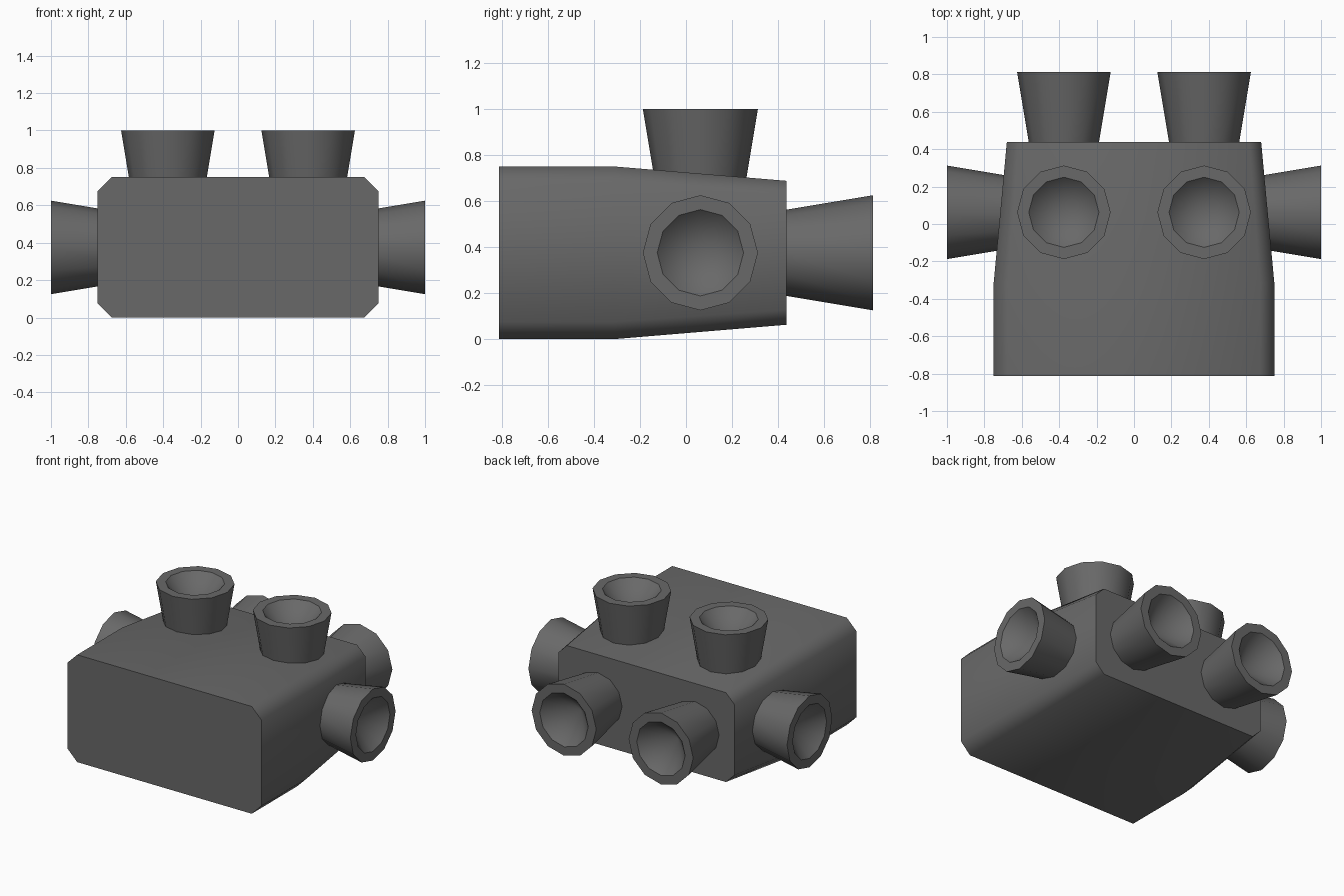
import bpy, bmesh, math
from mathutils import Vector

if "Cube" in bpy.data.objects:
    bpy.data.objects.remove(bpy.data.objects["Cube"])

grey = bpy.data.materials.new("dark_grey")
grey.diffuse_color = (0.14, 0.14, 0.14, 1)
grey.use_nodes = True
grey.node_tree.nodes["Principled BSDF"].inputs["Base Color"].default_value = grey.diffuse_color


def loft(name, rings, tip=None, sharp_rings=()):
    """Skin a list of point rings; close the start with a flat cap and the end with a cap or tip."""
    bm = bmesh.new()
    vs = [[bm.verts.new(p) for p in ring] for ring in rings]
    n = len(vs[0])
    for a, b in zip(vs, vs[1:]):
        for i in range(n):
            j = (i + 1) % n
            bm.faces.new((a[i], a[j], b[j], b[i]))
    bm.faces.new(vs[0][::-1])
    if tip is None:
        bm.faces.new(vs[-1])
    else:
        t = bm.verts.new(tip)
        for i in range(n):
            bm.faces.new((vs[-1][i], vs[-1][(i + 1) % n], t))
    bmesh.ops.recalc_face_normals(bm, faces=bm.faces[:])
    for f in bm.faces:
        f.smooth = True
    # crisp edges only around the chosen rings
    for k in sharp_rings:
        for i in range(n):
            bm.edges.get((vs[k][i], vs[k][(i + 1) % n])).smooth = False
    me = bpy.data.meshes.new(name)
    bm.to_mesh(me)
    bm.free()
    me.materials.append(grey)
    ob = bpy.data.objects.new(name, me)
    bpy.context.collection.objects.link(ob)
    return ob


# Housing: chamfered box, tapering toward the back
def section(y, hx, hz, c):
    q = [(hx, hz - c), (hx - c, hz), (c - hx, hz), (-hx, hz - c),
         (-hx, c - hz), (c - hx, -hz), (hx - c, -hz), (hx, c - hz)]
    return [(x, y, z + 0.375) for x, z in q]


loft("housing", [section(-0.8125, 0.75, 0.375, 0.075),
                 section(-0.3125, 0.75, 0.375, 0.075),
                 section(0.4375, 0.68, 0.3125, 0.065)], sharp_rings=(0, 2))


# Nozzles: flared twelve-sided cups with a conical recess
def circle(r, z):
    return [(r * math.cos(i * math.tau / 12), r * math.sin(i * math.tau / 12), z)
            for i in range(12)]


def nozzle(name, mouth, direction):
    ob = loft(name, [circle(0.1875, -0.375), circle(0.25, 0), circle(0.1875, 0)],
              tip=(0, 0, -0.1875), sharp_rings=(0, 1, 2))
    ob.location = mouth
    ob.rotation_euler = Vector(direction).to_track_quat('Z', 'Y').to_euler()


for s, side in ((-1, "left"), (1, "right")):
    nozzle("top_nozzle_" + side, (s * 0.375, 0.0625, 1.0), (0, 0, 1))
    nozzle("rear_nozzle_" + side, (s * 0.375, 0.8125, 0.375), (0, 1, 0))
    nozzle("side_nozzle_" + side, (s * 1.0, 0.0625, 0.375), (s, 0, 0))
